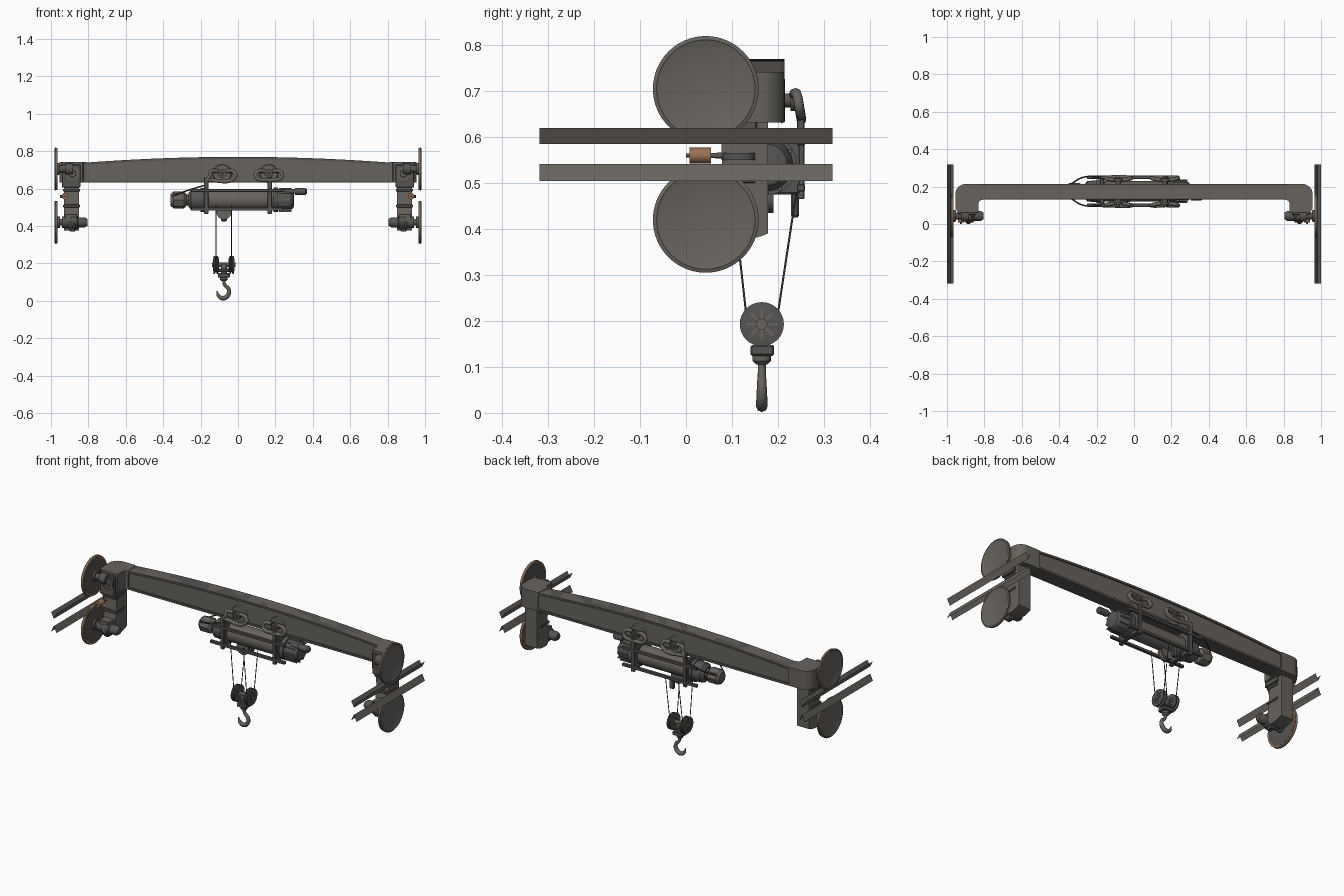
import bpy, bmesh, math
from mathutils import Vector, Matrix

cube = bpy.data.objects.get("Cube")
if cube:
    bpy.data.objects.remove(cube)


def material(name, rgb):
    m = bpy.data.materials.new(name)
    m.use_nodes = True
    m.diffuse_color = (*rgb, 1)
    bsdf = m.node_tree.nodes["Principled BSDF"]
    bsdf.inputs["Base Color"].default_value = (*rgb, 1)
    bsdf.inputs["Roughness"].default_value = 0.7
    return m


STEEL = material("warm grey steel", (0.135, 0.125, 0.113))
DARK = material("dark steel", (0.095, 0.09, 0.085))
RUST = material("rust brown", (0.32, 0.17, 0.09))
ROPE = material("dark rope", (0.05, 0.048, 0.045))


def finish(bm, name, mat, smooth=True):
    bmesh.ops.recalc_face_normals(bm, faces=bm.faces)
    me = bpy.data.meshes.new(name)
    bm.to_mesh(me)
    bm.free()
    ob = bpy.data.objects.new(name, me)
    bpy.context.collection.objects.link(ob)
    me.materials.append(mat)
    if smooth:
        bpy.ops.object.select_all(action='DESELECT')
        ob.select_set(True)
        bpy.context.view_layer.objects.active = ob
        bpy.ops.object.shade_smooth_by_angle(angle=math.radians(35))
    return ob


def box(name, x, y, z, mat=STEEL, bevel=0.004):
    """Box from (min, max) pairs."""
    bm = bmesh.new()
    bmesh.ops.create_cube(bm, size=1)
    for v in bm.verts:
        for i, (a, b) in enumerate((x, y, z)):
            v.co[i] = (a + b) / 2 + v.co[i] * (b - a)
    if bevel:
        bmesh.ops.bevel(bm, geom=bm.edges[:], offset=bevel, segments=1, affect='EDGES')
    return finish(bm, name, mat, False)


def turned(name, centre, axis, steps, mat=STEEL, sides=32):
    """Lathe: steps are (distance along axis, radius) pairs."""
    bm = bmesh.new()
    rot = Vector((0, 0, 1)).rotation_difference(Vector(axis)).to_matrix()
    rings = []
    for d, r in steps:
        rings.append([bm.verts.new(Vector(centre) + rot @ Vector((
            r * math.cos(math.tau * i / sides), r * math.sin(math.tau * i / sides), d)))
            for i in range(sides)])
    for a, b in zip(rings, rings[1:]):
        for i in range(sides):
            j = (i + 1) % sides
            bm.faces.new((a[i], a[j], b[j], b[i]))
    bm.faces.new(rings[0])
    bm.faces.new(rings[-1])
    return finish(bm, name, mat)


def extrude(name, points, axis, lo, hi, mat=STEEL):
    """Extrude a 2D outline along x, y or z."""
    place = {'x': lambda p: (lo, p[0], p[1]), 'y': lambda p: (p[0], lo, p[1]),
             'z': lambda p: (p[0], p[1], lo)}[axis]
    bm = bmesh.new()
    face = bm.faces.new([bm.verts.new(place(p)) for p in points])
    out = bmesh.ops.extrude_face_region(bm, geom=[face])
    shift = Vector([(hi - lo) * (axis == k) for k in 'xyz'])
    bmesh.ops.translate(bm, vec=shift, verts=[v for v in out['geom'] if isinstance(v, bmesh.types.BMVert)])
    return finish(bm, name, mat)


def tube(name, points, radius, mat=STEEL, taper=None, smooth=True):
    cu = bpy.data.curves.new(name, 'CURVE')
    cu.dimensions = '3D'
    cu.bevel_depth = radius
    cu.bevel_resolution = 2
    cu.use_fill_caps = True
    sp = cu.splines.new('BEZIER' if smooth else 'POLY')
    pts = sp.bezier_points if smooth else sp.points
    pts.add(len(points) - 1)
    for i, (p, q) in enumerate(zip(pts, points)):
        p.co = q if smooth else (*q, 1)
        p.radius = taper[i] if taper else 1
        if smooth:
            p.handle_left_type = p.handle_right_type = 'AUTO'
    ob = bpy.data.objects.new(name, cu)
    bpy.context.collection.objects.link(ob)
    cu.materials.append(mat)
    bpy.ops.object.select_all(action='DESELECT')
    ob.select_set(True)
    bpy.context.view_layer.objects.active = ob
    bpy.ops.object.convert(target='MESH')
    return ob


# Arched bridge beam: web and two flanges
def arch(x):
    return 0.737 + 0.033 * (1 - (x / 0.84) ** 2)


xs = [-0.84 + 1.68 * i / 24 for i in range(25)]
top = [(x, arch(x)) for x in xs]
extrude("beam_web", [(-0.84, 0.638), (0.84, 0.638)] + top[::-1], 'y', 0.138, 0.207)
extrude("beam_top_flange", [(x, z - 0.012) for x, z in top] + top[::-1], 'y', 0.13, 0.214, DARK)
box("beam_bottom_flange", (-0.84, 0.84), (0.13, 0.214), (0.632, 0.644), DARK, 0)

# Ends of the bridge: curved corner, leg, wheels, drive and rails
for s in (-1, 1):
    side = "left" if s > 0 else "right"
    corner = [(0.82, 0.214), (0.90, 0.214)]
    corner += [(0.90 + 0.055 * math.sin(a), 0.159 + 0.055 * math.cos(a))
               for a in [math.pi / 2 * i / 8 for i in range(1, 9)]]
    corner += [(0.955, 0.08), (0.94, 0.062), (0.832, 0.062), (0.832, 0.11), (0.826, 0.124), (0.81, 0.13)]
    extrude(side + "_corner", [(s * x, y) for x, y in corner], 'z', 0.632, 0.742)
    head = sorted((s * 0.842, s * 0.942))
    box(side + "_head", head, (0.05, 0.155), (0.605, 0.728), DARK)
    turned(side + "_head_boss", (s * 0.885, 0.055, 0.68), (0, -1, 0),
           [(0, 0.035), (0.012, 0.035), (0.012, 0.02), (0.025, 0.018)])
    leg = [(0.075, 0.635), (0.178, 0.635), (0.178, 0.39), (0.165, 0.385), (0.13, 0.375),
           (0.085, 0.375), (0.07, 0.40), (0.07, 0.47), (0.08, 0.50)]
    extrude(side + "_leg", leg, 'x', s * 0.85, s * 0.93)
    for z in (0.50, 0.585):
        box(side + "_leg_band", sorted((s * 0.845, s * 0.935)), (0.066, 0.15), (z, z + 0.014), DARK, 0.002)

    for label, z in (("upper", 0.705), ("lower", 0.42)):
        c = (s * 0.973, 0.043, z)
        turned(f"{side}_{label}_wheel", c, (s, 0, 0),
               [(-0.004, 0.103), (-0.004, 0.112), (0.005, 0.115), (0.008, 0.107), (0.006, 0.103)], sides=64)
        turned(f"{side}_{label}_wheel_rim", c, (s, 0, 0),
               [(-0.008, 0.106), (-0.008, 0.113), (-0.002, 0.113)], RUST, 64)
        turned(f"{side}_{label}_wheel_inner", c, (s, 0, 0),
               [(-0.009, 0.104), (-0.003, 0.104)], DARK, 64)
        turned(f"{side}_{label}_axle", c, (-s, 0, 0),
               [(0, 0.034), (0.02, 0.03), (0.02, 0.018), (0.05, 0.018), (0.05, 0.03), (0.09, 0.03)], DARK)

    # Lower drive motor and gearbox
    turned(side + "_drive_motor", (s * 0.94, 0.043, 0.42), (-s, 0, 0),
           [(0, 0.03), (0.02, 0.03), (0.02, 0.024), (0.045, 0.024), (0.045, 0.036), (0.08, 0.036),
            (0.085, 0.027), (0.12, 0.027), (0.135, 0.018)], DARK)
    box(side + "_drive_gearbox", sorted((s * 0.86, s * 0.925)), (0.02, 0.09), (0.395, 0.465))
    turned(side + "_drive_nose", (s * 0.885, 0.03, 0.41), (0, -1, 0),
           [(0, 0.026), (0.012, 0.026), (0.03, 0.006)], DARK)
    box(side + "_drive_foot", sorted((s * 0.87, s * 0.9)), (0.03, 0.07), (0.37, 0.4), DARK)

    # Side guide roller with its brown cylinder
    turned(side + "_guide_cylinder", (s * 0.925, 0.008, 0.56), (0, 1, 0), [(0, 0.017), (0.046, 0.017)], RUST, 20)
    turned(side + "_guide_rod", (s * 0.925, 0.0, 0.56), (0, 1, 0), [(0, 0.004), (0.1, 0.007)], DARK, 12)
    turned(side + "_guide_disc", (s * 0.915, 0.115, 0.55), (0, 0, 1), [(0, 0.038), (0.016, 0.038)], DARK)

    # Folded sheet rails, one opening up and one down
    for label, edge, fold in (("upper", 0.62, 0.585), ("lower", 0.505, 0.542)):
        bm = bmesh.new()
        rows = [[bm.verts.new((s * x, y, z)) for x, z in ((0.964, edge), (0.982, fold), (1.0, edge))]
                for y in (-0.319, 0.319)]
        for i in range(2):
            bm.faces.new((rows[0][i], rows[0][i + 1], rows[1][i + 1], rows[1][i]))
        finish(bm, f"{side}_{label}_rail", STEEL, False)

# Hoist drum, gearbox and motor along the bridge
HY, HZ = 0.175, 0.54
turned("hoist_drum", (0, HY, HZ), (1, 0, 0), [(-0.17, 0.055), (0.2, 0.055)], STEEL, 48)
turned("hoist_gearbox", (0, HY, HZ), (1, 0, 0),
       [(-0.265, 0.035), (-0.25, 0.055), (-0.2, 0.058), (-0.2, 0.064), (-0.165, 0.064)], DARK)
turned("hoist_motor", (0, HY, HZ), (1, 0, 0),
       [(0.19, 0.066), (0.215, 0.066), (0.215, 0.058), (0.275, 0.058), (0.295, 0.045), (0.3, 0.03)], DARK)
for i in range(12):
    a = math.tau * i / 12
    y, z = HY + 0.06 * math.cos(a), HZ + 0.06 * math.sin(a)
    box("motor_rib", (0.22, 0.285), (y - 0.004, y + 0.004), (z - 0.004, z + 0.004), STEEL, 0)
turned("end_housing", (0, HY, HZ), (1, 0, 0),
       [(-0.36, 0.032), (-0.345, 0.045), (-0.29, 0.045), (-0.275, 0.03), (-0.25, 0.03)], STEEL, 8)
turned("shaft_motor", (0, HY - 0.03, 0.585), (1, 0, 0),
       [(0.25, 0.012), (0.305, 0.012), (0.305, 0.019), (0.36, 0.019), (0.368, 0.012)], DARK, 20)

# Hoist frame, hangers and beam trolleys on both faces of the beam
for f in (-1, 1):
    face = "back" if f > 0 else "front"
    y = HY + f * 0.075
    for z in (0.49, 0.59):
        box(face + "_frame_rail", (-0.25, 0.24), (y - 0.009, y + 0.009), (z - 0.008, z + 0.008), DARK, 0.002)
    web = 0.207 if f > 0 else 0.138
    for x in (-0.085, 0.165):
        turned(face + "_beam_plate", (x, web, 0.68), (0, f, 0), [(0, 0.05), (0.008, 0.046)])
        turned(face + "_trolley_wheel", (x, web, 0.68), (0, f, 0),
               [(0, 0.015), (0.02, 0.015), (0.02, 0.023), (0.035, 0.023), (0.035, 0.01), (0.045, 0.01)], DARK)
        p = x - 0.085 if x < 0 else x + 0.005
        box(face + "_hanger_post", (p - 0.011, p + 0.011), (y - 0.008, y + 0.008), (0.465, 0.66), DARK, 0.002)
        for k in (-1, 1):
            tube(face + "_hanger_pipe", [(x + k * 0.02, web + f * 0.028, 0.695), (x + k * 0.062, web + f * 0.035, 0.69),
                 (x + k * 0.068, web + f * 0.04, 0.662), (p, y, 0.645)], 0.011, STEEL)
    tube(face + "_cable", [(-0.35, HY + f * 0.03, 0.56), (-0.27, y, 0.59), (-0.17, y, 0.62)], 0.004, ROPE)
for x in (-0.17, 0.17):
    box("frame_cross_plate", (x - 0.012, x + 0.012), (0.1, 0.25), (0.475, 0.62), DARK)
box("rope_anchor", (-0.09, -0.06), (0.228, 0.246), (0.425, 0.485), DARK)
turned("guide_pulley", (-0.075, 0.15, 0.475), (0, 1, 0),
       [(0, 0.04), (0.012, 0.04), (0.02, 0.03), (0.028, 0.04), (0.04, 0.04)])

# Ropes, hook block and hook
BY, BZ = 0.165, 0.193
for x in (-0.118, -0.034):
    tube("front_rope", [(x, BY - 0.035, BZ + 0.03), (x, 0.098, 0.51)], 0.0022, ROPE, smooth=False)
    tube("back_rope", [(x, BY + 0.036, BZ + 0.03), (x, 0.24, 0.48)], 0.0022, ROPE, smooth=False)
    turned("block_sheave", (x, BY, BZ), (1, 0, 0),
           [(-0.013, 0.035), (-0.012, 0.048), (-0.005, 0.048), (0, 0.036), (0.005, 0.048),
            (0.012, 0.048), (0.013, 0.035)], DARK)
    for k in range(4):
        spoke = box("sheave_spoke", (-0.0155, 0.0155), (-0.034, 0.034), (-0.003, 0.003), STEEL, 0)
        spoke.matrix_world = Matrix.Translation((x, BY, BZ)) @ Matrix.Rotation(math.pi * k / 4, 4, 'X')
turned("block_axle", (-0.076, BY, BZ), (1, 0, 0), [(-0.062, 0.012), (0.062, 0.012)])
box("block_bridge", (-0.112, -0.04), (0.148, 0.182), (0.155, 0.172), DARK)
box("block_neck", (-0.092, -0.06), (0.15, 0.18), (0.14, 0.2), STEEL)
box("hook_crosshead", (-0.108, -0.044), (0.14, 0.192), (0.124, 0.148), DARK)
turned("hook_nut", (-0.076, BY, 0.105), (0, 0, 1), [(0, 0.012), (0.008, 0.02), (0.025, 0.02)], STEEL, 16)
tube("hook", [(-0.076, BY, 0.115), (-0.072, BY, 0.088), (-0.05, BY, 0.062), (-0.054, BY, 0.03),
              (-0.08, BY, 0.0145), (-0.104, BY, 0.027), (-0.113, BY, 0.052)], 0.011, STEEL,
     taper=[0.8, 0.8, 0.95, 1.1, 1.15, 0.85, 0.25])
